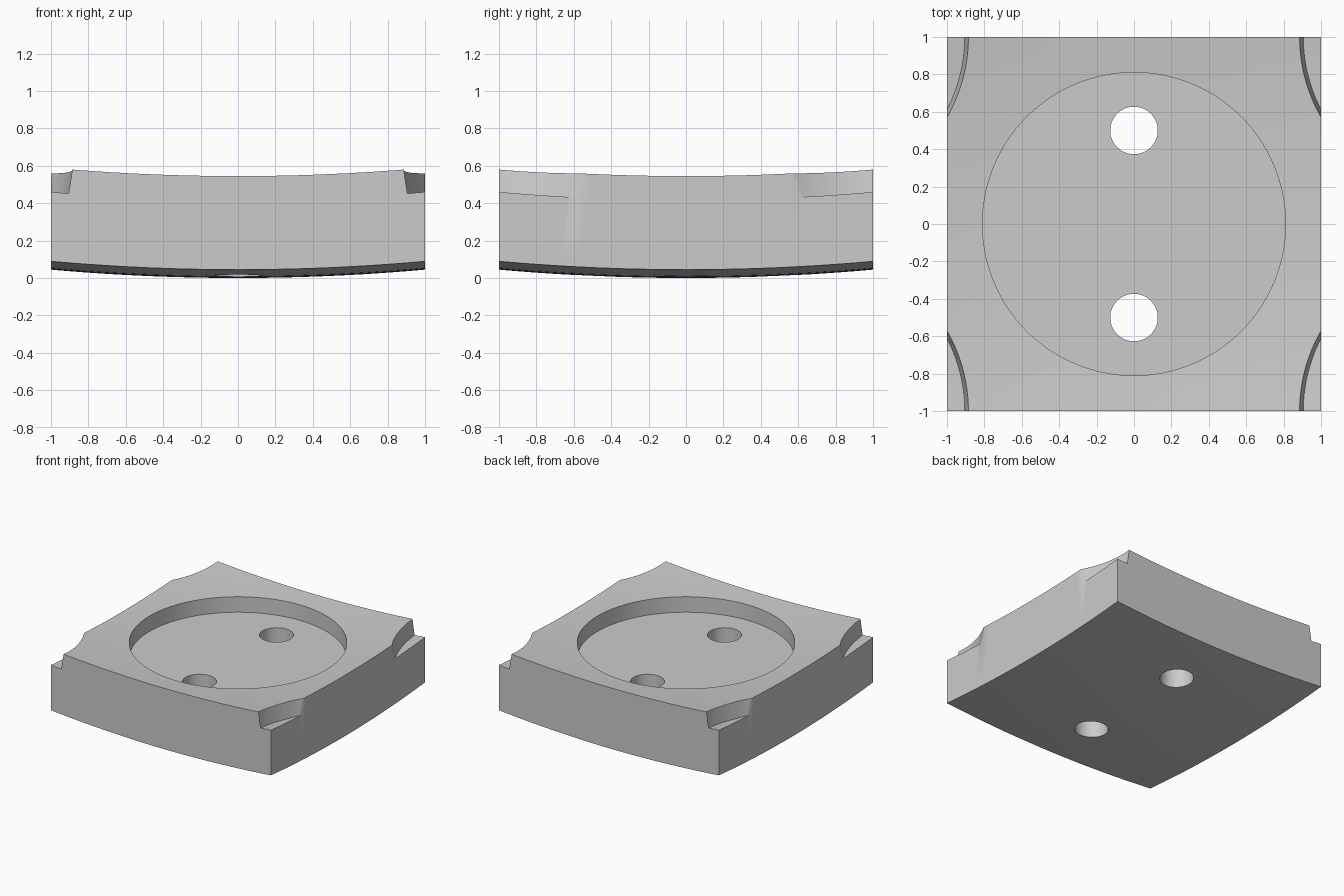
import bpy, bmesh
from math import cos, sin, radians

if "Cube" in bpy.data.objects:
    bpy.data.objects.remove(bpy.data.objects["Cube"])

BOWL = 0.0445       # rise of the dished surfaces per squared radius
THICKNESS = 0.5

grey = bpy.data.materials.new("plain grey")
grey.use_nodes = True
grey.diffuse_color = (0.6, 0.6, 0.6, 1)
grey.node_tree.nodes["Principled BSDF"].inputs["Base Color"].default_value = (0.6, 0.6, 0.6, 1)


def finish(name, bm):
    bmesh.ops.recalc_face_normals(bm, faces=bm.faces)
    mesh = bpy.data.meshes.new(name)
    bm.to_mesh(mesh)
    bm.free()
    mesh.materials.append(grey)
    obj = bpy.data.objects.new(name, mesh)
    bpy.context.collection.objects.link(obj)
    return obj


def dished_slab(name, n, place, low, high):
    """Closed slab between two dished layers; place(u, v, layer) gives x, y."""
    bm = bmesh.new()
    layers = []
    for k, base in enumerate((low, high)):
        rows = []
        for i in range(n + 1):
            row = []
            for j in range(n + 1):
                x, y = place(i / n, j / n, k)
                row.append(bm.verts.new((x, y, base + BOWL * (x * x + y * y))))
            rows.append(row)
        for i in range(n):
            for j in range(n):
                bm.faces.new((rows[i][j], rows[i + 1][j], rows[i + 1][j + 1], rows[i][j + 1]))
        layers.append(rows)
    a, b = layers
    # Side walls join the two layers
    for i in range(n):
        for e in (0, n):
            bm.faces.new((a[i][e], a[i + 1][e], b[i + 1][e], b[i][e]))
            bm.faces.new((a[e][i], a[e][i + 1], b[e][i + 1], b[e][i]))
    return finish(name, bm)


def cylinder(name, radius, y, low, high, sides):
    bm = bmesh.new()
    bmesh.ops.create_cone(bm, cap_ends=True, segments=sides, radius1=radius,
                          radius2=radius, depth=high - low)
    bmesh.ops.translate(bm, verts=bm.verts, vec=(0, y, (low + high) / 2))
    return finish(name, bm)


# Dished square block
block = dished_slab("dished_block", 24, lambda u, v, k: (2 * u - 1, 2 * v - 1),
                    0, THICKNESS)

# Round recess and the two through holes
cutters = [cylinder("recess_cutter", 0.81, 0, 0.402, 1, 128)]
for side, y in (("front", -0.5), ("back", 0.5)):
    cutters.append(cylinder(side + "_hole_cutter", 0.127, y, -0.5, 0.8, 64))


# Curved corner notches with leaning walls
def notch(sx, sy):
    def place(u, v, k):
        angle = radians(150 + 75 * u)
        outer = 0.84 + 0.046 * k
        r = 0.6 + (outer - 0.6) * v
        return sx * (1.745 + r * cos(angle)), sy * (1 + r * sin(angle))
    return place


for sx, xname in ((-1, "right"), (1, "left")):
    for sy, yname in ((-1, "front"), (1, "back")):
        cutters.append(dished_slab(f"{yname}_{xname}_notch_cutter", 24,
                                   notch(sx, sy), 0.371, 0.671))

bpy.ops.object.select_all(action="DESELECT")
block.select_set(True)
bpy.context.view_layer.objects.active = block
for cutter in cutters:
    mod = block.modifiers.new(cutter.name, "BOOLEAN")
    mod.operation = "DIFFERENCE"
    mod.solver = "EXACT"
    mod.object = cutter
    bpy.ops.object.modifier_apply(modifier=mod.name)
for cutter in cutters:
    bpy.data.objects.remove(cutter)

bpy.ops.object.shade_smooth_by_angle(angle=radians(30))
